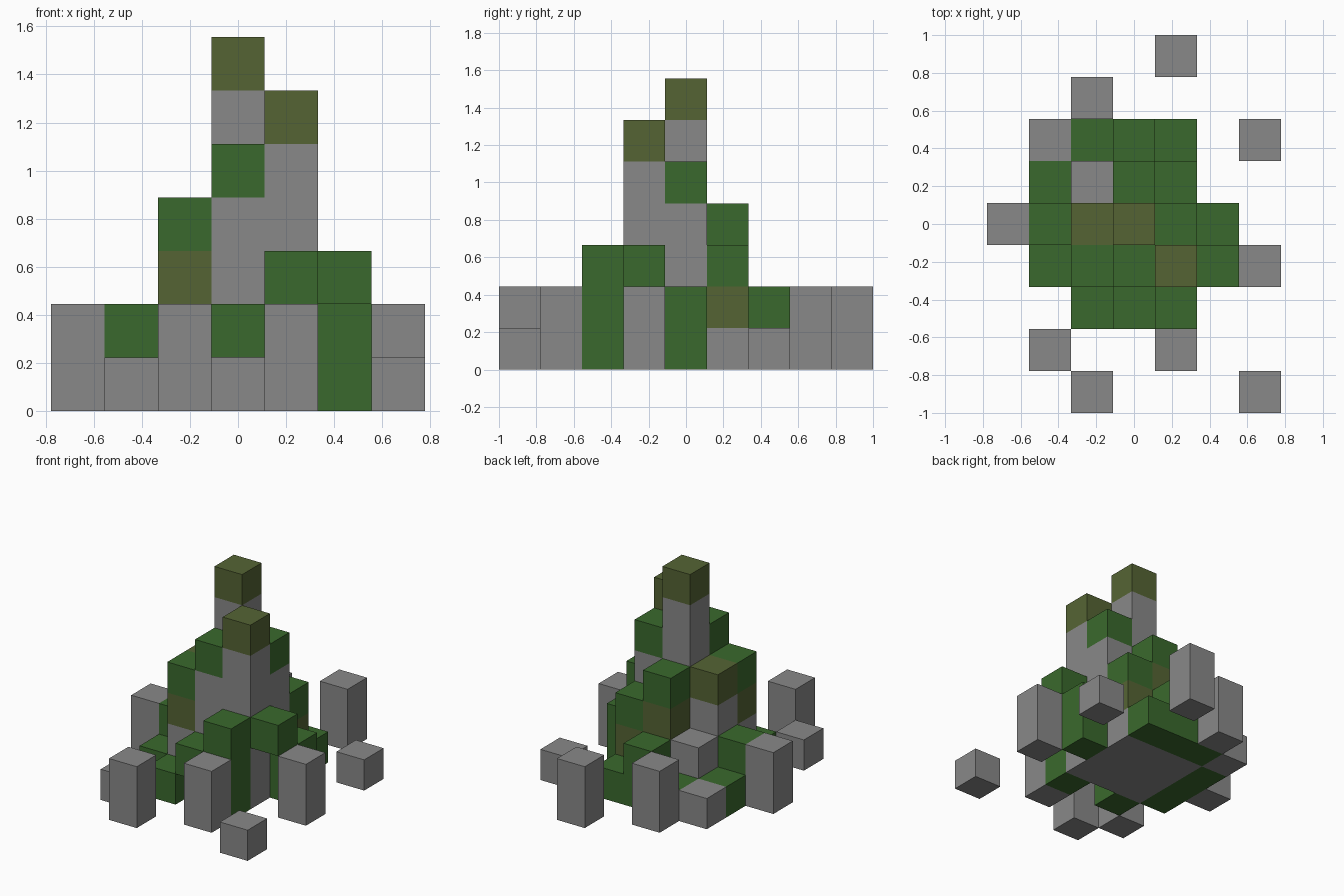
import bpy
import bmesh
from mathutils import Vector

cube = bpy.data.objects.get("Cube")
if cube:
    bpy.data.objects.remove(cube, do_unlink=True)

U = 2 / 9  # edge of one block


def material(name, rgb):
    mat = bpy.data.materials.new(name)
    mat.use_nodes = True
    mat.diffuse_color = (*rgb, 1)
    mat.node_tree.nodes["Principled BSDF"].inputs["Base Color"].default_value = (*rgb, 1)
    return mat


MATS = {
    "S": material("stone grey", (0.25, 0.25, 0.25)),
    "G": material("leaf green", (0.042, 0.141, 0.026)),
    "O": material("moss olive", (0.091, 0.127, 0.034)),
}

# Columns of blocks, rows from back to front, cells from right (-x) to left (+x).
# Each word lists the blocks from the ground up; "." is empty space.
CORE = """
.     .   G       GG       G       .    .
.     G   SS      SSOG     SOG     .    .
.     GG  SSSO    SSSSSSO  SSSSG   GG   .
.     G   SSOG    SSSSG    SSSSSO  ..G  .
.     .   G       .G       GGG     .    .
"""
STONES = """
.   .   .   .   SS  .   .
.   .   SS  .   .   .   .
.   S   .   .   .   .   S
.   .   .   .   .   .   .
SS  .   .   .   .   .   .
.   .   .   .   .   .   SS
.   .   .   .   .   .   .
.   S   .   .   SS  .   .
.   .   SS  .   .   .   S
"""


def read_blocks(plan):
    """Turn a plan into a dictionary of block position and colour key."""
    rows = [line.split() for line in plan.strip().splitlines()]
    mid_y = len(rows) // 2
    blocks = {}
    for r, row in enumerate(rows):
        for c, column in enumerate(row):
            for level, key in enumerate(column):
                if key != ".":
                    blocks[(c - len(row) // 2, mid_y - r, level)] = key
    return blocks


def build(name, blocks, keys):
    """Mesh the blocks with the given colours, leaving out buried faces."""
    bm = bmesh.new()
    for cell, key in blocks.items():
        if key not in keys:
            continue
        centre = Vector(cell) * U + Vector((0, 0, U / 2))
        made = bmesh.ops.create_cube(bm, size=U)["verts"]
        bmesh.ops.translate(bm, verts=made, vec=centre)
        bm.normal_update()
        faces = {f for v in made for f in v.link_faces}
        buried = []
        for f in faces:
            f.material_index = keys.index(key)
            beside = tuple(a + round(n) for a, n in zip(cell, f.normal))
            if beside in blocks:
                buried.append(f)
        bmesh.ops.delete(bm, geom=buried, context="FACES")
    mesh = bpy.data.meshes.new(name)
    bm.to_mesh(mesh)
    bm.free()
    for key in keys:
        mesh.materials.append(MATS[key])
    obj = bpy.data.objects.new(name, mesh)
    bpy.context.collection.objects.link(obj)
    return obj


# Stepped spire: rock core, leafy blocks and mossy caps
core = read_blocks(CORE)
build("rock_core", core, "S")
build("leaf_blocks", core, "G")
build("moss_blocks", core, "O")

# Loose stones standing around the spire
build("outer_stones", read_blocks(STONES), "S")
